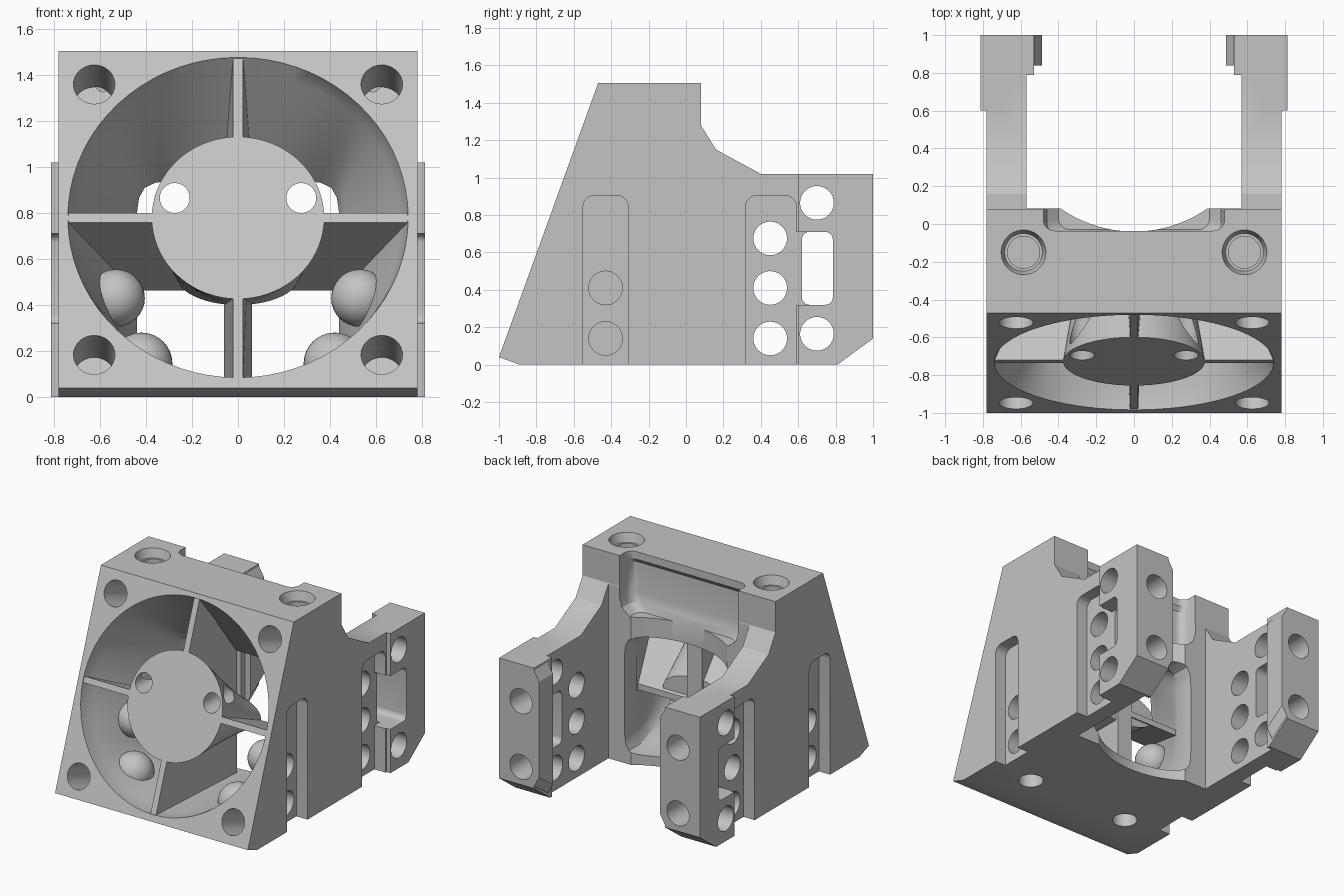
import bpy, bmesh
from math import sin, cos, pi, atan2
from mathutils import Vector, Matrix

if "Cube" in bpy.data.objects:
    bpy.data.objects.remove(bpy.data.objects["Cube"])

grey = bpy.data.materials.new("matte grey")
grey.use_nodes = True
grey.diffuse_color = (0.55, 0.55, 0.55, 1)
grey.node_tree.nodes["Principled BSDF"].inputs["Base Color"].default_value = (0.55, 0.55, 0.55, 1)

# Slanted front plane: centre, up direction and inward normal
MID = Vector((0, -0.731, 0.78))
TILT = atan2(0.53, 1.46)
UP = Vector((0, sin(TILT), cos(TILT)))
INTO = Vector((0, cos(TILT), -sin(TILT)))
SIDE = Vector((1, 0, 0))


def finish(name, bm):
    bmesh.ops.recalc_face_normals(bm, faces=bm.faces)
    mesh = bpy.data.meshes.new(name)
    bm.to_mesh(mesh)
    bm.free()
    mesh.materials.append(grey)
    ob = bpy.data.objects.new(name, mesh)
    bpy.context.scene.collection.objects.link(ob)
    return ob


def loft(name, rings):
    """Skin a closed solid through rings of points."""
    bm = bmesh.new()
    rings = [[bm.verts.new(p) for p in ring] for ring in rings]
    n = len(rings[0])
    for r, s in zip(rings, rings[1:]):
        for i in range(n):
            j = (i + 1) % n
            bm.faces.new((r[i], r[j], s[j], s[i]))
    bm.faces.new(rings[0])
    bm.faces.new(rings[-1])
    return finish(name, bm)


def prism(name, points, a, b):
    """Extrude a (y, z) profile along x."""
    return loft(name, [[(d, *p) for p in points] for d in (a, b)])


def box(name, x, y, z, bevel=0):
    """Box from ranges; edges running along x may be rounded."""
    bm = bmesh.new()
    bmesh.ops.create_cube(bm, size=1)
    for v in bm.verts:
        v.co = [(lo + hi) / 2 + c * (hi - lo) for c, (lo, hi) in zip(v.co, (x, y, z))]
    if bevel:
        edges = [e for e in bm.edges
                 if abs((e.verts[0].co - e.verts[1].co).normalized().x) > 0.9]
        bmesh.ops.bevel(bm, geom=edges, offset=bevel, segments=6, profile=0.5, affect="EDGES")
    return finish(name, bm)


def rod(name, start, end, radius, end_radius=None):
    start, end = Vector(start), Vector(end)
    bm = bmesh.new()
    turn = (end - start).to_track_quat("Z", "Y").to_matrix().to_4x4()
    bmesh.ops.create_cone(bm, cap_ends=True, segments=40, radius1=radius,
                          radius2=end_radius or radius, depth=(end - start).length,
                          matrix=Matrix.Translation((start + end) / 2) @ turn)
    return finish(name, bm)


def combine(target, tool, operation="DIFFERENCE"):
    tool.hide_render = True
    mod = target.modifiers.new("cut", "BOOLEAN")
    mod.operation, mod.object, mod.solver = operation, tool, "EXACT"
    bpy.context.view_layer.objects.active = target
    bpy.ops.object.modifier_apply(modifier=mod.name)
    bpy.data.objects.remove(tool)


def smooth(ob):
    bpy.ops.object.select_all(action="DESELECT")
    ob.select_set(True)
    bpy.context.view_layer.objects.active = ob
    bpy.ops.object.shade_smooth_by_angle(angle=0.5)


def tapered(radius, half_w, half_h, y, z, power, start, steps=8, n=72):
    """Rings that blend from a tilted circle into an upright rounded rectangle."""
    rings = [[] for _ in range(steps + 1)]
    for k in range(n):
        c, s = cos(2 * pi * k / n), sin(2 * pi * k / n)
        front = MID + radius * (c * SIDE + s * UP) + start * INTO
        r = ((abs(c) / half_w) ** power + (abs(s) / half_h) ** power) ** (-1 / power)
        back = Vector((r * c, y, z + r * s))
        for i, ring in enumerate(rings):
            ring.append(front.lerp(back, i / steps))
    return rings


def pocket_ring(w, y, z, r=0.06):
    """Outline of the rear pocket with rounded inner corners."""
    arc = [(w - r + r * cos(a), y + r - r * sin(a)) for a in (i * pi / 12 for i in range(7))]
    half = [(w, 0.3)] + arc
    return [(px, py, z) for px, py in half] + [(-px, py, z) for px, py in reversed(half)]


# Main body from its side profile
body = prism("duct_body", [(-1, 0.04), (-0.47, 1.505), (0.08, 1.505), (0.08, 1.28), (0.16, 1.15),
                           (0.4, 1.02), (1, 1.02), (1, 0.14), (0.81, 0), (-0.89, 0)], -0.78, 0.78)

# Gap between the arms, curved rear face and upper rear pocket
combine(body, box("arm_gap", (-0.57, 0.57), (0.082, 2), (-1, 2)))
arc = [(0.68 * sin(a), 0.64 - 0.68 * cos(a)) for a in (0.64 * i / 16 for i in range(-16, 17))]
combine(body, loft("rear_curve", [[(x, y, z) for x, y in arc] for z in (-1, 1.2)]))
combine(body, loft("rear_pocket", [pocket_ring(0.4, -0.03, 1.08), pocket_ring(0.46, -0.05, 1.13),
                                   pocket_ring(0.48, -0.06, 1.2), pocket_ring(0.48, -0.06, 1.42),
                                   pocket_ring(0.48, -0.036, 1.45), pocket_ring(0.48, -0.036, 2)]))

# Air passage from round inlet to rectangular outlet
rings = tapered(0.74, 0.44, 0.435, -0.06, 0.505, 9, 0)
rings.insert(0, [p - 0.1 * INTO for p in rings[0]])
rings.append([p + Vector((0, 0.3, 0)) for p in rings[-1]])
combine(body, loft("air_passage", rings))

for s in (-1, 1):
    # Thicker arm ends with inner flanges
    end = [(0.6, 0), (0.81, 0), (1, 0.14), (1, 1.02), (0.6, 1.02)]
    combine(body, prism("arm_pad", end, s * 0.7, s * 0.812), "UNION")
    combine(body, prism("arm_flange", [(0.79, 0), (0.81, 0), (1, 0.14), (1, 1.02), (0.79, 1.02)],
                        s * 0.53, s * 0.6), "UNION")
    combine(body, loft("flange_lip", [
        [(s * x, 0.84, 0.03 + d), (s * x, 1, 0.14 + d), (s * x, 1, 1.02 - d), (s * x, 0.84, 1.02 - d)]
        for x, d in ((0.54, 0), (0.488, 0.09))]), "UNION")
    # Rounded bosses inside the passage, around the side and floor holes
    for x, y, z, r in ((0.53, -0.43, 0.43, 0.125), (0.42, -0.6, 0.145, 0.135)):
        bm = bmesh.new()
        bmesh.ops.create_uvsphere(bm, u_segments=32, v_segments=16, radius=r,
                                  matrix=Matrix.Translation((s * x, y, z)))
        combine(body, finish("boss", bm), "UNION")
    # Side grooves, open at the bottom
    for y0, y1 in ((-0.55, -0.31), (0.32, 0.59)):
        xs = sorted((s * 0.69, s * 1.2))
        combine(body, box("side_groove", xs, (y0, y1), (-0.5, 0.905), 0.06))
    # Side holes, blind at the front and through the arms
    for y, z, depth in ((-0.43, 0.14, 0.56), (-0.43, 0.41, 0.56), (0.45, 0.14, 0.3), (0.45, 0.41, 0.3),
                        (0.45, 0.675, 0.3), (0.7, 0.165, 0.3), (0.7, 0.865, 0.3)):
        combine(body, rod("side_hole", (s * 1.2, y, z), (s * depth, y, z), 0.09))
    # Arm slot and the recess that joins it to the groove
    combine(body, box("arm_slot", sorted((s * 0.3, s * 1.2)), (0.62, 0.785), (0.32, 0.71), 0.04))
    combine(body, box("slot_recess", sorted((s * 0.69, s * 1.2)), (0.5, 0.785), (0.32, 0.71), 0.04))
    # Holes in the arm ends
    for z in (0.27, 0.75):
        combine(body, rod("end_hole", (s * 0.635, 0.8, z), (s * 0.635, 1.2, z), 0.09))
    # Stepped holes in the top and blind holes in the floor
    combine(body, rod("top_bore", (s * 0.585, -0.15, 1.2), (s * 0.585, -0.15, 1.6), 0.085))
    combine(body, rod("top_counterbore", (s * 0.585, -0.15, 1.44), (s * 0.585, -0.15, 1.51), 0.1, 0.12))
    combine(body, rod("floor_hole", (s * 0.42, -0.6, -0.2), (s * 0.42, -0.6, 0.17), 0.085))
    # Blind corner holes square to the slanted front
    for v in (-0.635, 0.615):
        p = MID + s * 0.625 * SIDE + v * UP
        combine(body, rod("corner_hole", p - 0.2 * INTO, p + 0.28 * INTO, 0.09))
smooth(body)

# Central hub, tapering back and down, with two straight holes
hub = loft("hub", tapered(0.375, 0.27, 0.13, -0.12, 0.53, 2, 0.004))
for s in (-1, 1):
    combine(hub, rod("hub_hole", (s * 0.275, -1.2, 0.865), (s * 0.275, 0.5, 0.865), 0.065))
smooth(hub)


def vane(name, front_w, front_h, back_w, back_h, back_z):
    corners = ((-1, -1), (1, -1), (1, 1), (-1, 1))
    front = [MID + a * front_w * SIDE + b * front_h * UP + 0.004 * INTO for a, b in corners]
    back = [Vector((a * back_w, -0.1, back_z + b * back_h)) for a, b in corners]
    loft(name, [front, back])


# Crossed guide vanes
vane("horizontal_vane", 0.75, 0.022, 0.47, 0.022, 0.485)
vane("vertical_vane", 0.022, 0.75, 0.06, 0.455, 0.505)
